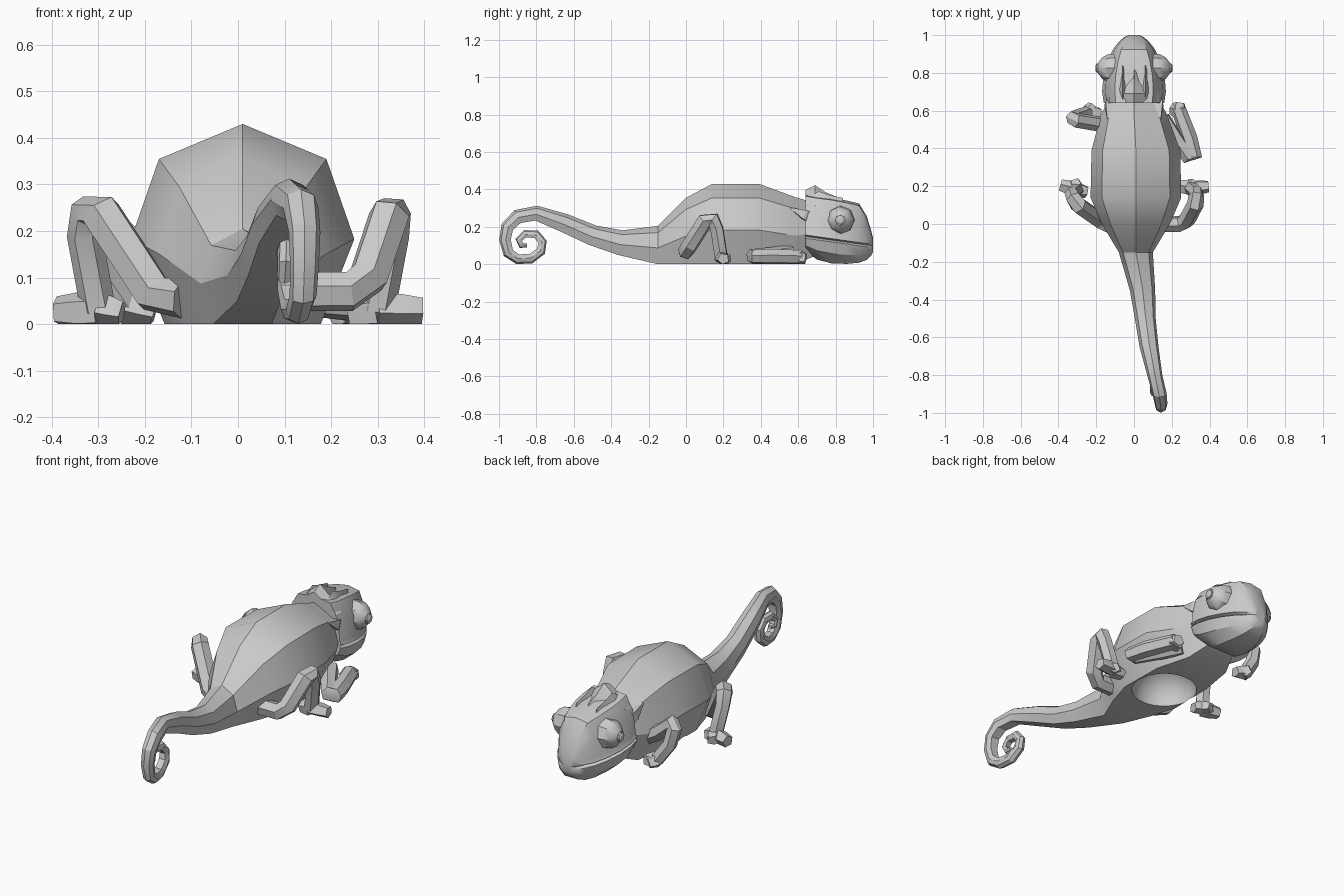
import bpy, bmesh
from mathutils import Vector
from math import sin, cos, pi

cube = bpy.data.objects.get("Cube")
if cube:
    bpy.data.objects.remove(cube, do_unlink=True)

grey = bpy.data.materials.new("plain grey")
grey.use_nodes = True
grey.diffuse_color = (0.6, 0.6, 0.6, 1)
grey.node_tree.nodes["Principled BSDF"].inputs["Base Color"].default_value = (0.6, 0.6, 0.6, 1)


def loft(name, rings):
    """Skin a list of equal-length rings, cap both ends, rest on the floor."""
    bm = bmesh.new()
    rows = [[bm.verts.new((p[0], p[1], max(p[2], 0))) for p in r] for r in rings]
    n = len(rows[0])
    for a, b in zip(rows, rows[1:]):
        for i in range(n):
            j = (i + 1) % n
            bm.faces.new((a[i], a[j], b[j], b[i]))
    bm.faces.new(rows[0])
    bm.faces.new(rows[-1])
    bmesh.ops.recalc_face_normals(bm, faces=bm.faces)
    mesh = bpy.data.meshes.new(name)
    bm.to_mesh(mesh)
    bm.free()
    obj = bpy.data.objects.new(name, mesh)
    bpy.context.collection.objects.link(obj)
    mesh.materials.append(grey)
    return obj


def activate(obj):
    bpy.ops.object.select_all(action='DESELECT')
    obj.select_set(True)
    bpy.context.view_layer.objects.active = obj


def soften(obj, angle=0.5):
    activate(obj)
    bpy.ops.object.shade_smooth_by_angle(angle=angle)


def tube(name, pts, radii, sides=6):
    """Faceted limb along a path, its rings carried without twist."""
    pts = [Vector(p) for p in pts]
    rings, side, last = [], None, None
    for i, p in enumerate(pts):
        t = (pts[min(i + 1, len(pts) - 1)] - pts[max(i - 1, 0)]).normalized()
        if side is None:
            side = t.orthogonal().normalized()
        else:
            side = last.rotation_difference(t) @ side
        last = t
        up = t.cross(side)
        rings.append([p + radii[i] * (side * cos(k * 2 * pi / sides) + up * sin(k * 2 * pi / sides))
                      for k in range(sides)])
    soften(loft(name, rings))


# Body and tail: one seven-sided section, ridged on the back
half = [(0.75, 0.65), (1, -0.15), (0.7, -1)]
section = [(0, 1)] + half + [(-u, v) for u, v in reversed(half)]
# y, x, top, bottom, half width
trunk = [(0.68, 0, 0.33, 0.04, 0.12), (0.58, 0, 0.36, 0, 0.175), (0.39, 0.01, 0.43, 0, 0.235),
         (0.14, 0.01, 0.43, 0, 0.24), (0, 0.01, 0.355, 0, 0.18), (-0.15, 0.01, 0.205, 0, 0.09)]
rings = [[(x + u * w, y, (a + b) / 2 + v * (a - b) / 2) for u, v in section]
         for y, x, a, b, w in trunk]
# y, z, x, radius
tail = [(-0.15, 0.1, 0.01, 0.1), (-0.35, 0.115, 0.045, 0.067), (-0.5, 0.155, 0.06, 0.055),
        (-0.65, 0.22, 0.08, 0.05), (-0.8, 0.273, 0.11, 0.04), (-0.9, 0.255, 0.135, 0.038),
        (-0.955, 0.2, 0.143, 0.034), (-0.968, 0.13, 0.143, 0.031), (-0.95, 0.06, 0.14, 0.029),
        (-0.9, 0.027, 0.13, 0.027), (-0.83, 0.029, 0.118, 0.026), (-0.775, 0.07, 0.11, 0.025),
        (-0.767, 0.12, 0.107, 0.023), (-0.8, 0.16, 0.105, 0.022), (-0.86, 0.163, 0.105, 0.02),
        (-0.895, 0.13, 0.103, 0.018), (-0.88, 0.1, 0.1, 0.016), (-0.85, 0.1, 0.1, 0.01)]
side = Vector((1, 0, 0))
for i in range(1, len(tail)):
    y, z, x, r = tail[i]
    a, b = tail[i - 1], tail[min(i + 1, len(tail) - 1)]
    t = Vector((0, b[0] - a[0], b[1] - a[1])).normalized()
    up = t.cross(side)
    rings.append([Vector((x, y, z)) + side * u * r + up * v * r for u, v in section])
body = loft("body_and_tail", rings)

# Round hollow in the belly
bpy.ops.mesh.primitive_uv_sphere_add(segments=32, ring_count=16, radius=0.165, location=(0.005, 0.245, 0))
cutter = bpy.context.object
cutter.name = "belly_cutter"
cutter.hide_render = True
cutter.data.materials.append(grey)
cut = body.modifiers.new("belly_hollow", 'BOOLEAN')
cut.operation = 'DIFFERENCE'
cut.solver = 'EXACT'
cut.object = cutter
activate(body)
bpy.ops.object.modifier_apply(modifier=cut.name)
bpy.data.objects.remove(cutter, do_unlink=True)
soften(body)

# Head with a groove for the sloping mouth: y, half width, top, jaw bottom
stations = [(0.64, 0.155, 0.375, 0.07), (0.7, 0.164, 0.365, 0.025), (0.78, 0.158, 0.355, 0.004),
            (0.86, 0.137, 0.34, 0.002), (0.925, 0.108, 0.325, 0.008), (0.965, 0.078, 0.26, 0.022),
            (0.99, 0.05, 0.18, 0.045), (1.0, 0.03, 0.14, 0.065)]
rings = []
for y, w, top, low in stations:
    mouth = 0.14 - 0.14 * (y - 0.7)
    groove = 0.98 if y < 0.7 else 0.85
    right = [(0.62 * w, top - 0.012), (0.93 * w, mouth + 0.03 + 0.5 * (top - mouth - 0.03)),
             (0.97 * w, mouth + 0.028), (1.03 * w, mouth + 0.008), (groove * w, mouth),
             (1.02 * w, mouth - 0.01), (0.9 * w, 0.5 * (low + mouth) - 0.01), (0.5 * w, low)]
    outline = [(0, top)] + right + [(-x, z) for x, z in reversed(right)]
    rings.append([(x, y, z) for x, z in outline])
soften(loft("head", rings))


# Crest at the back of the head: centre peak with a ridge on each side
def ridge(name, x, front, back, base, peak, width):
    ends = [(front, 0.004, base + 0.004), ((front + back) / 2, width * 0.6, (base + peak) / 2),
            (back + 0.02, width, peak), (back - 0.03, width, peak - 0.025)]
    soften(loft(name, [[(x - w, y, base - 0.04), (x, y, z), (x + w, y, base - 0.04)]
                       for y, w, z in ends]))


ridge("crest", 0, 0.82, 0.67, 0.35, 0.422, 0.13)
for s, label in ((1, "left"), (-1, "right")):
    ridge(label + "_crest_ridge", s * 0.06, 0.84, 0.69, 0.35, 0.39, 0.04)
    # Bulging eyes with small pupils
    tube(label + "_eye", [(s * x, 0.825, 0.235) for x in (0.1, 0.14, 0.17, 0.19)],
         [0.078, 0.073, 0.055, 0.028], 8)
    tube(label + "_pupil", [(s * x, 0.825, 0.235) for x in (0.17, 0.198, 0.204)],
         [0.026, 0.024, 0.014], 8)
    # Pointed flaps on the neck
    tube(label + "_neck_flap", [(s * 0.11, 0.66, 0.25), (s * 0.13, 0.63, 0.265), (s * 0.14, 0.56, 0.3)],
         [0.04, 0.035, 0.004], 4)


def foot(name, ankle, toes):
    """Chunky flat-soled toes spreading from the ankle."""
    for i, toe in enumerate(toes):
        mid = (Vector(ankle) + Vector(toe)) / 2
        tube(f"{name}_toe_{i + 1}", [ankle, mid, toe], [0.04, 0.04, 0.032], 5)


# Back legs, knees raised
tube("left_back_leg", [(0.12, 0, 0.07), (0.24, 0, 0.07), (0.28, 0.02, 0.1), (0.325, 0.105, 0.235),
                       (0.33, 0.145, 0.24), (0.33, 0.165, 0.19), (0.3, 0.19, 0.03)],
     [0.044, 0.044, 0.045, 0.045, 0.042, 0.038, 0.038])
foot("left_back_foot", (0.3, 0.19, 0.03), [(0.395, 0.2, 0.028), (0.32, 0.225, 0.02), (0.24, 0.2, 0.02)])
tube("right_back_leg", [(-0.12, -0.01, 0.055), (-0.18, 0.02, 0.065), (-0.295, 0.1, 0.24),
                        (-0.32, 0.135, 0.24), (-0.33, 0.16, 0.19), (-0.3, 0.18, 0.03)],
     [0.044, 0.046, 0.046, 0.042, 0.038, 0.038])
foot("right_back_foot", (-0.3, 0.18, 0.03), [(-0.39, 0.205, 0.028), (-0.32, 0.23, 0.02), (-0.25, 0.17, 0.02)])

# Front legs: one folded low along the side, one bent with a high elbow
tube("left_front_leg", [(0.15, 0.56, 0.06), (0.215, 0.46, 0.05), (0.29, 0.35, 0.042),
                        (0.322, 0.355, 0.04), (0.295, 0.45, 0.042), (0.235, 0.61, 0.038)],
     [0.044, 0.042, 0.039, 0.039, 0.043, 0.04])
foot("left_front_foot", (0.235, 0.6, 0.035), [(0.24, 0.64, 0.03), (0.2, 0.61, 0.02)])
tube("right_front_leg", [(-0.12, 0.52, 0.1), (-0.22, 0.535, 0.16), (-0.31, 0.55, 0.235),
                         (-0.325, 0.56, 0.215), (-0.305, 0.57, 0.13), (-0.24, 0.59, 0.035)],
     [0.04, 0.041, 0.04, 0.037, 0.036, 0.036])
foot("right_front_foot", (-0.24, 0.59, 0.035), [(-0.215, 0.625, 0.025), (-0.18, 0.585, 0.02)])
